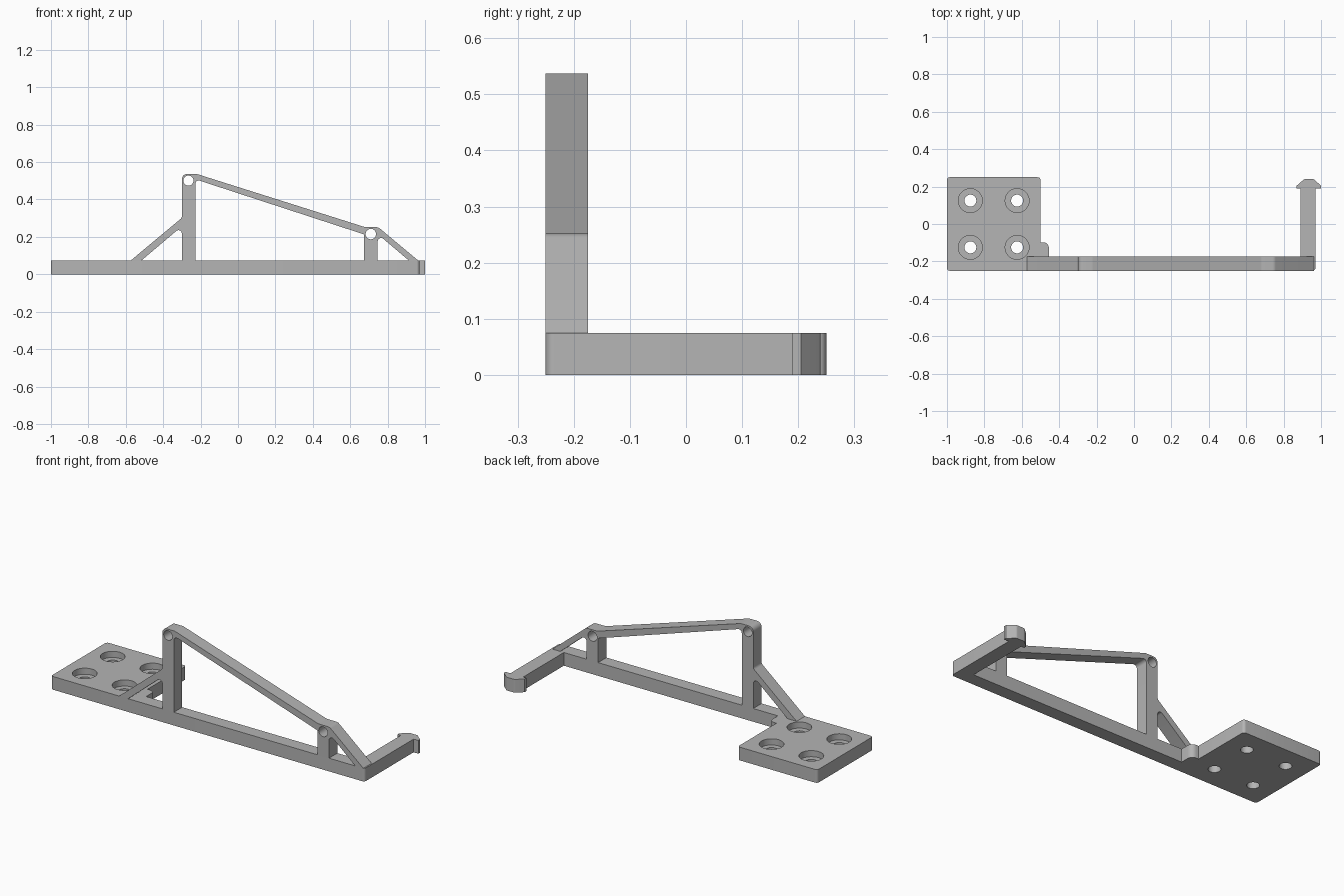
import bpy, bmesh
from math import cos, sin, tan, pi, radians
from mathutils import Vector, Matrix

cube = bpy.data.objects.get("Cube")
if cube:
    bpy.data.objects.remove(cube, do_unlink=True)

grey = bpy.data.materials.new("plain grey")
grey.use_nodes = True
COLOUR = (0.46, 0.46, 0.46, 1)
grey.diffuse_color = COLOUR
grey.node_tree.nodes["Principled BSDF"].inputs["Base Color"].default_value = COLOUR


def rounded(points, steps=6):
    """Closed outline from (x, y) or (x, y, radius) corners."""
    out = []
    for i, p in enumerate(points):
        c = Vector(p[:2])
        if len(p) == 2:
            out.append(c)
            continue
        a = (Vector(points[i - 1][:2]) - c).normalized()
        b = (Vector(points[(i + 1) % len(points)][:2]) - c).normalized()
        half = a.angle(b) / 2
        centre = c + (a + b).normalized() * p[2] / sin(half)
        start = c + a * p[2] / tan(half) - centre
        end = c + b * p[2] / tan(half) - centre
        turn = start.angle_signed(end)
        for s in range(steps + 1):
            out.append(centre + Matrix.Rotation(-turn * s / steps, 2) @ start)
    return out


def circle(x, y, r, n=32):
    return [Vector((x + r * cos(2 * pi * i / n), y + r * sin(2 * pi * i / n)))
            for i in range(n)]


def extrude(name, loops, depth, matrix=Matrix()):
    """Solid from an outline followed by its holes."""
    bm = bmesh.new()
    for loop in loops:
        vs = [bm.verts.new((p.x, p.y, 0)) for p in loop]
        for i, v in enumerate(vs):
            bm.edges.new((vs[i - 1], v))
    bmesh.ops.triangle_fill(bm, use_beauty=True, edges=bm.edges[:], normal=(0, 0, 1))
    ext = bmesh.ops.extrude_face_region(bm, geom=bm.faces[:], use_keep_orig=True)
    top = [g for g in ext["geom"] if isinstance(g, bmesh.types.BMVert)]
    bmesh.ops.translate(bm, verts=top, vec=(0, 0, depth))
    bmesh.ops.recalc_face_normals(bm, faces=bm.faces[:])
    bm.transform(matrix)
    mesh = bpy.data.meshes.new(name)
    bm.to_mesh(mesh)
    bm.free()
    mesh.materials.append(grey)
    obj = bpy.data.objects.new(name, mesh)
    bpy.context.collection.objects.link(obj)
    return obj


T = 0.075          # thickness of plate, rail and truss
R = 0.015          # small corner radius
screws = [(x, y) for x in (-0.875, -0.625) for y in (-0.125, 0.125)]

# Mounting plate, rail, side arm and hooked tip in one flat outline
base_outline = rounded([
    (-1, -0.25, R), (0.97, -0.25, R), (0.97, 0.19), (1, 0.19), (1, 0.205),
    (0.96, 0.24, R), (0.91, 0.24, R), (0.87, 0.205), (0.87, 0.19),
    (0.89, 0.19), (0.89, -0.175), (-0.455, -0.175), (-0.455, -0.098, 0.03),
    (-0.5, -0.098), (-0.5, 0.25, R), (-1, 0.25, R)])
base = extrude("mounting_base",
               [base_outline] + [circle(x, y, 0.032) for x, y in screws], T)

# Counterbores around the screw holes
for x, y in screws:
    cutter = extrude("counterbore_cutter", [circle(x, y, 0.064)], 0.1,
                     Matrix.Translation((0, 0, 0.04)))
    cutter.hide_render = True
    cut = base.modifiers.new("counterbore", 'BOOLEAN')
    cut.operation = 'DIFFERENCE'
    cut.solver = 'EXACT'
    cut.object = cutter
    bpy.context.view_layer.objects.active = base
    bpy.ops.object.modifier_apply(modifier=cut.name)
    bpy.data.objects.remove(cutter, do_unlink=True)

# Upright truss: two posts, sloping beam and end braces
truss_outline = rounded([
    (-0.572, T), (-0.515, T), (-0.30, 0.257, 0.018), (-0.30, T),
    (-0.228, T), (-0.228, 0.508, 0.018), (0.675, 0.213, 0.012), (0.675, T),
    (0.747, T), (0.747, 0.215, 0.018), (0.912, T), (0.962, T),
    (0.75, 0.252, 0.03), (0.68, 0.252, 0.03), (-0.222, 0.537, 0.04),
    (-0.30, 0.537, 0.028), (-0.30, 0.302, 0.02)])
stand = Matrix.Translation((0, -0.25 + T, 0)) @ Matrix.Rotation(radians(90), 4, 'X')
truss = extrude("upright_truss",
                [truss_outline, circle(-0.265, 0.501, 0.027),
                 circle(0.71, 0.215, 0.028)], T, stand)

# Smooth the rounded corners and holes, keep the edges sharp
bpy.ops.object.select_all(action='DESELECT')
for obj in (base, truss):
    obj.select_set(True)
bpy.context.view_layer.objects.active = base
bpy.ops.object.shade_smooth_by_angle(angle=radians(30))
